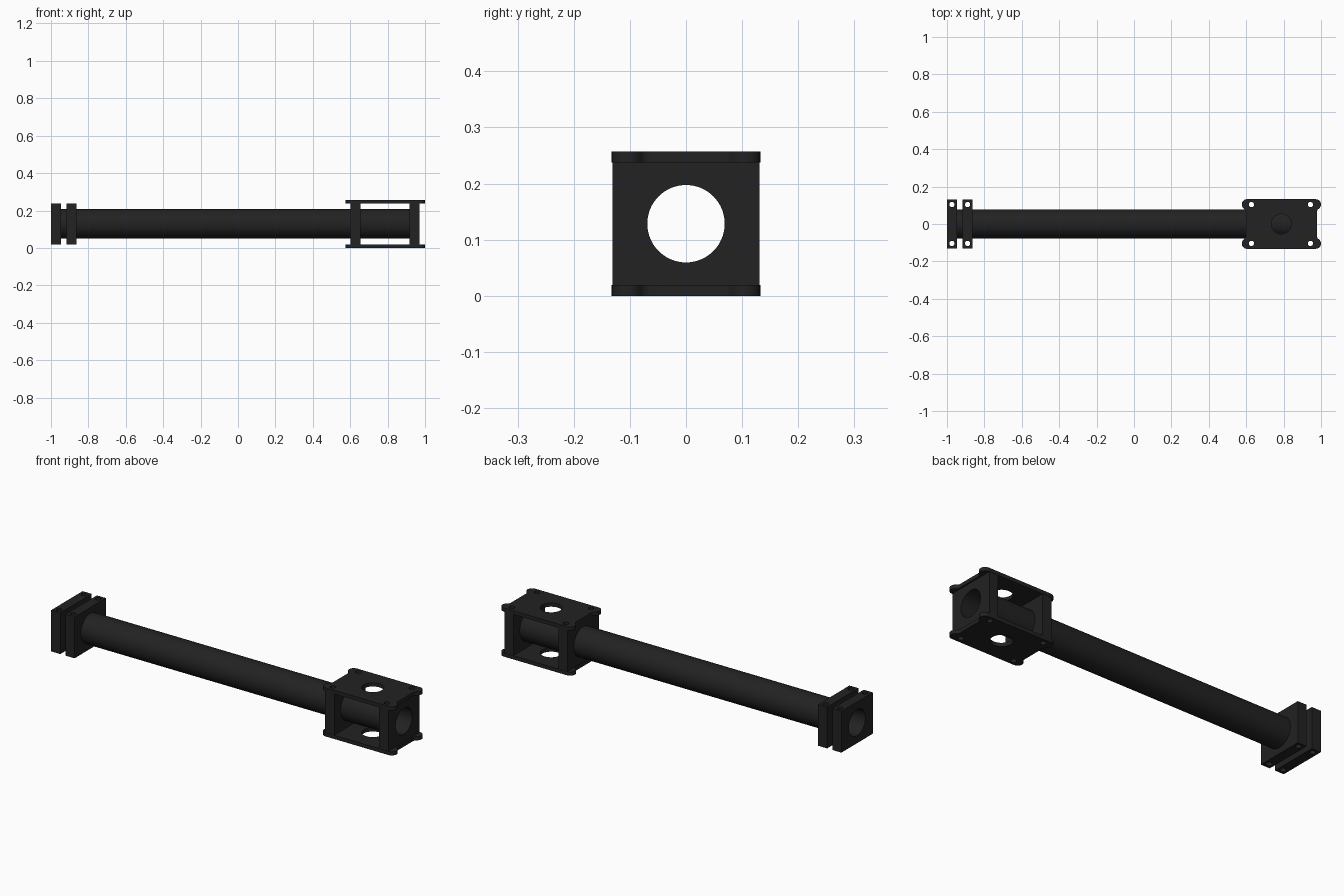
import bpy, bmesh
from math import sin, cos, pi, radians, atan2, sqrt
from mathutils import Matrix

if "Cube" in bpy.data.objects:
    bpy.data.objects.remove(bpy.data.objects["Cube"])

CZ = 0.1285                      # tube axis height
R_OUT, R_IN = 0.0785, 0.069      # tube radii
BLOCK_T, PLATE_T = 0.053, 0.0195
BOLT_R, BOLT_Y = 0.014, 0.104
PLATE_X = 0.788                  # centre of the motor mount

dark = bpy.data.materials.new("black_carbon")
dark.diffuse_color = (0.016, 0.016, 0.016, 1)
dark.use_nodes = True
dark.node_tree.nodes["Principled BSDF"].inputs["Base Color"].default_value = dark.diffuse_color


def mesh_object(name, bm):
    bmesh.ops.recalc_face_normals(bm, faces=bm.faces)
    me = bpy.data.meshes.new(name)
    bm.to_mesh(me)
    bm.free()
    ob = bpy.data.objects.new(name, me)
    bpy.context.collection.objects.link(ob)
    me.materials.append(dark)
    return ob


def cylinder(bm, loc, r, depth, axis='Z', seg=32):
    rot = Matrix.Rotation(pi / 2, 4, 'Y') if axis == 'X' else Matrix()
    bmesh.ops.create_cone(bm, cap_ends=True, segments=seg, radius1=r, radius2=r,
                          depth=depth, matrix=Matrix.Translation(loc) @ rot)


def cut(ob, cutter_bm):
    cutter = mesh_object("cutter", cutter_bm)
    cutter.hide_render = True
    mod = ob.modifiers.new("holes", 'BOOLEAN')
    mod.operation, mod.solver, mod.object = 'DIFFERENCE', 'EXACT', cutter
    bpy.context.view_layer.objects.active = ob
    bpy.ops.object.modifier_apply(modifier=mod.name)
    bpy.data.objects.remove(cutter)


def smooth(ob):
    bpy.ops.object.select_all(action='DESELECT')
    ob.select_set(True)
    bpy.context.view_layer.objects.active = ob
    bpy.ops.object.shade_smooth_by_angle(angle=radians(30))


def block(name, x):
    bm = bmesh.new()
    bmesh.ops.create_cube(bm, size=1, matrix=Matrix.Translation((x, 0, CZ))
                          @ Matrix.Diagonal((BLOCK_T, 0.262, 2 * (CZ - PLATE_T), 1)))
    ob = mesh_object(name, bm)
    holes = bmesh.new()
    cylinder(holes, (x, 0, CZ), R_OUT, 0.2, 'X', 64)
    for s in (-1, 1):
        cylinder(holes, (x, s * BOLT_Y, CZ), BOLT_R, 0.5)
    cut(ob, holes)
    smooth(ob)


def plate_outline():
    # one quarter: rounded ear, then a fillet back into the plate's short edge
    hw, body, r, f = 0.212, 0.190, 0.028, 0.02
    cx, cy = hw - r, 0.1325 - r
    fx = body + f
    dy = sqrt((r + f) ** 2 - (fx - cx) ** 2)
    fy = cy - dy
    a = atan2(-dy, fx - cx)
    n = 12
    quarter = []
    for i in range(n + 1):
        t = pi / 2 + (a - pi / 2) * i / n
        quarter.append((cx + r * cos(t), cy + r * sin(t)))
    for i in range(1, 9):
        t = a + pi - a * i / 8
        quarter.append((fx + f * cos(t), fy + f * sin(t)))
    right = quarter + [(x, -y) for x, y in reversed(quarter)]
    return right + [(-x, y) for x, y in reversed(right)]


def plate(name, z0):
    bm = bmesh.new()
    face = bm.faces.new([bm.verts.new((PLATE_X + x, y, z0)) for x, y in plate_outline()])
    top = bmesh.ops.extrude_face_region(bm, geom=[face])
    bmesh.ops.translate(bm, vec=(0, 0, PLATE_T),
                        verts=[v for v in top['geom'] if isinstance(v, bmesh.types.BMVert)])
    ob = mesh_object(name, bm)
    holes = bmesh.new()
    cylinder(holes, (PLATE_X, 0, z0), 0.053, 0.1, seg=48)
    for x in BOLT_XS:
        for s in (-1, 1):
            cylinder(holes, (x, s * BOLT_Y, z0), BOLT_R, 0.1)
    cut(ob, holes)
    smooth(ob)


# hollow tube, flush with the outer block faces
bm = bmesh.new()
x0, x1, seg = -1.0, 0.97, 64
rings = []
for x, r in ((x0, R_OUT), (x1, R_OUT), (x1, R_IN), (x0, R_IN)):
    rings.append([bm.verts.new((x, r * cos(2 * pi * i / seg), CZ + r * sin(2 * pi * i / seg)))
                  for i in range(seg)])
for k in range(4):
    a, b = rings[k], rings[(k + 1) % 4]
    for i in range(seg):
        j = (i + 1) % seg
        bm.faces.new((a[i], a[j], b[j], b[i]))
smooth(mesh_object("arm_tube", bm))

# clamp blocks at both ends
BOLT_XS = (0.628, 0.97 - BLOCK_T / 2)
for i, x in enumerate((-1 + BLOCK_T / 2, -0.89)):
    block(f"inner_clamp_block_{i + 1}", x)
for i, x in enumerate(BOLT_XS):
    block(f"mount_block_{i + 1}", x)

# mount plates above and below
plate("bottom_mount_plate", 0)
plate("top_mount_plate", 2 * CZ - PLATE_T)
